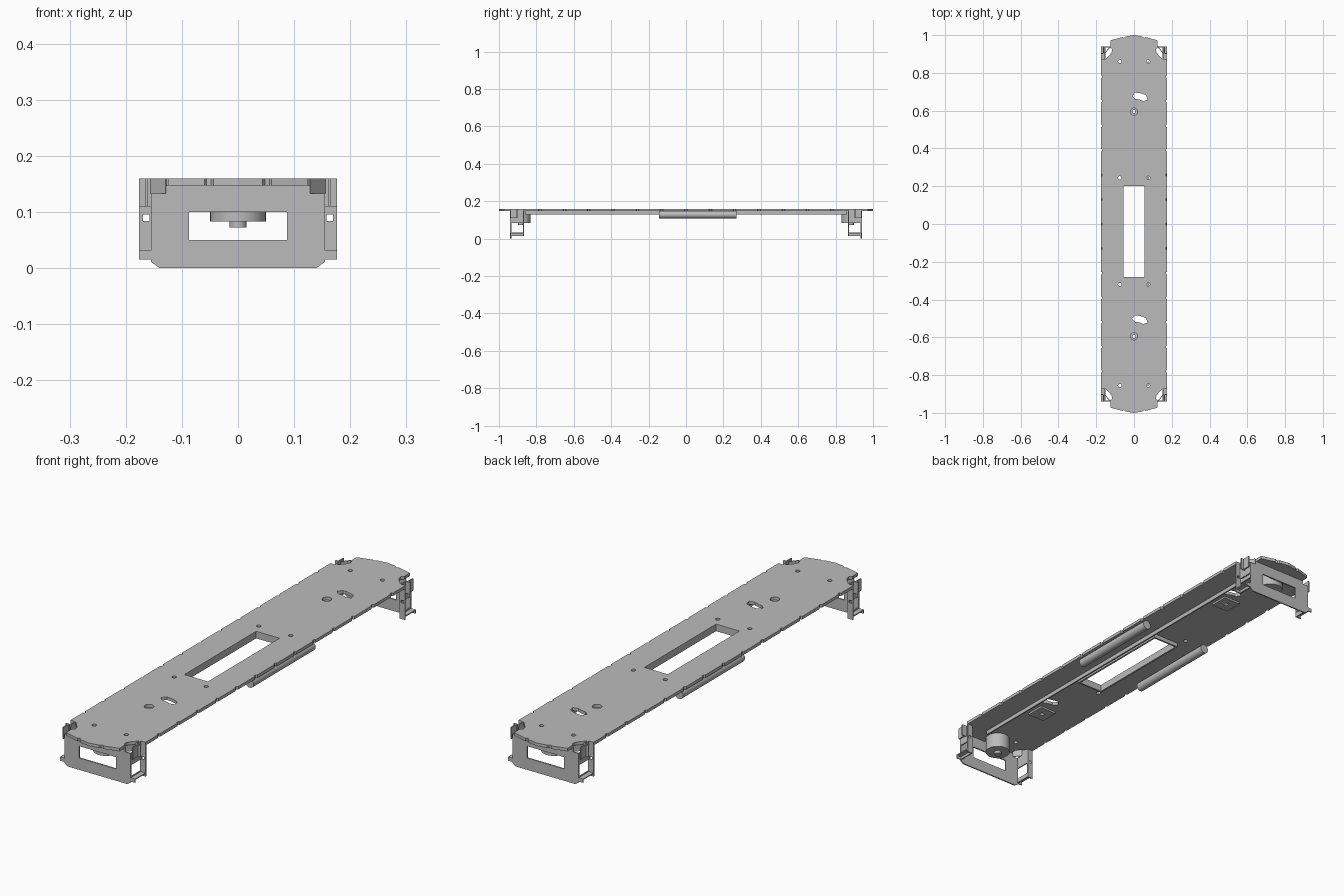
import bpy, math
from mathutils import Matrix, Vector

cube = bpy.data.objects.get("Cube")
if cube:
    bpy.data.objects.remove(cube, do_unlink=True)

mat = bpy.data.materials.new("sheet_metal_grey")
mat.use_nodes = True
GREY = (0.5, 0.5, 0.5, 1)
mat.diffuse_color = GREY
mat.node_tree.nodes["Principled BSDF"].inputs["Base Color"].default_value = GREY

TOP, UNDER = 0.16, 0.147      # main plate faces
HALF = 0.176                  # half width


def circle(x, y, r, n=16):
    return [(x + r * math.cos(2 * math.pi * i / n), y + r * math.sin(2 * math.pi * i / n)) for i in range(n)]


def rect(x0, y0, x1, y1):
    return [(x0, y0), (x1, y0), (x1, y1), (x0, y1)]


def arc_slot(cx, cy, radius, a0, a1, width, n=6):
    """Curved slot with rounded ends around a pivot."""
    pts = []
    for r, start, end in ((radius + width, a0, a1), (radius - width, a1, a0)):
        for i in range(n + 1):
            a = math.radians(start + (end - start) * i / n)
            pts.append((cx + r * math.cos(a), cy + r * math.sin(a)))
        a = math.radians(end)
        mid = Vector((cx + radius * math.cos(a), cy + radius * math.sin(a)))
        s = 1 if end > start else -1
        tip = mid + Vector((-math.sin(a), math.cos(a))) * width * s
        pts.append((tip.x, tip.y))
    return pts


def sheet(name, loops, thickness, matrix):
    """Flat plate from an outline followed by hole loops."""
    cu = bpy.data.curves.new(name, 'CURVE')
    cu.dimensions = '2D'
    cu.fill_mode = 'BOTH'
    cu.extrude = thickness / 2
    for loop in loops:
        sp = cu.splines.new('POLY')
        sp.points.add(len(loop) - 1)
        for p, (x, y) in zip(sp.points, loop):
            p.co = (x, y, 0, 1)
        sp.use_cyclic_u = True
    tmp = bpy.data.objects.new(name + "_outline", cu)
    bpy.context.scene.collection.objects.link(tmp)
    dg = bpy.context.evaluated_depsgraph_get()
    me = bpy.data.meshes.new_from_object(tmp.evaluated_get(dg))
    bpy.data.objects.remove(tmp, do_unlink=True)
    me.transform(matrix)
    me.materials.clear()
    me.materials.append(mat)
    for p in me.polygons:
        p.use_smooth = False
    ob = bpy.data.objects.new(name, me)
    bpy.context.scene.collection.objects.link(ob)
    return ob


def flat(z):
    return Matrix.Translation((0, 0, z))


def upright(y):
    """Profile x, z placed at depth y."""
    return Matrix.Translation((0, y, 0)) @ Matrix.Rotation(math.pi / 2, 4, 'X')


def box(name, lo, hi):
    lo, hi = Vector(lo), Vector(hi)
    bpy.ops.mesh.primitive_cube_add(size=1, location=(lo + hi) / 2)
    ob = bpy.context.object
    ob.name = name
    ob.scale = [abs(c) for c in hi - lo]
    ob.data.materials.append(mat)
    return ob


def cylinder(name, r, depth, loc, rot=(0, 0, 0)):
    bpy.ops.mesh.primitive_cylinder_add(vertices=32, radius=r, depth=depth, location=loc, rotation=rot)
    ob = bpy.context.object
    ob.name = name
    ob.data.materials.append(mat)
    bpy.ops.object.shade_smooth_by_angle()
    return ob


# Main plate: one notched long edge, then the tapered tongue, mirrored all round
edge = []
for i in range(13):
    y = -0.78 + 0.13 * i
    edge += [(HALF, y - 0.008), (HALF - 0.006, y - 0.005), (HALF - 0.006, y + 0.005), (HALF, y + 0.008)]
tongue = [(HALF, 0.865), (0.15, 0.872), (0.12, 0.905), (0.115, 0.925), (0.125, 0.935), (0.125, 0.972),
          (0.06, 0.99), (0.056, 0.985), (0.048, 0.987), (0.044, 0.993), (0, 1.0)]
right_side = [(x, -y) for x, y in reversed(tongue)] + edge + tongue
outline = right_side + [(-x, y) for x, y in reversed(right_side[1:-1])]
holes = [rect(-0.055, -0.28, 0.055, 0.2)]
for y in (0.86, 0.245, -0.32, -0.855):
    holes += [circle(x, y, 0.009) for x in (-0.075, 0.075)]
for y in (0.595, -0.595):
    holes.append(circle(0, y, 0.019))
    holes.append(arc_slot(0.01, y - 0.01 if y > 0 else y, 0.093, 60, 92, 0.017))
sheet("main_plate", [outline] + holes, TOP - UNDER, flat((TOP + UNDER) / 2))

# Rim below the central opening
sheet("opening_rim", [rect(-0.063, -0.288, 0.063, 0.208), rect(-0.055, -0.28, 0.055, 0.2)],
      UNDER - 0.13, flat((UNDER + 0.13) / 2))

# Long stiffening rail under the plate
box("stiffening_rail", (0.072, -0.86, 0.13), (0.078, 0.86, UNDER))

# Square nut plates under the large holes
for name, y in (("back", 0.595), ("front", -0.595)):
    sheet(name + "_nut_plate", [rect(-0.04, y - 0.04, 0.04, y + 0.04), circle(0, y, 0.009)],
          0.008, flat(UNDER - 0.004))

# Tubes slung beneath both long edges
for name, s in (("left", 1), ("right", -1)):
    cylinder(name + "_tube", 0.019, 0.415, (s * 0.156, 0.0625, 0.128), (math.pi / 2, 0, 0))

# End assemblies
for end, e in (("front", -1), ("back", 1)):
    half = [(0.14, 0), (0.155, 0.011), (0.155, 0.133), (0.128, 0.133), (0.128, UNDER)]
    panel = half + [(-x, z) for x, z in reversed(half)]
    sheet(end + "_end_panel", [panel, rect(-0.087, 0.05, 0.087, 0.1)], 0.006, upright(e * 0.937))
    # Round boss with its stub behind the window
    cylinder(end + "_boss", 0.05, UNDER - 0.083, (0, e * 0.882, (UNDER + 0.083) / 2))
    cylinder(end + "_boss_stub", 0.015, 0.012, (0, e * 0.882, 0.078))
    for side, s in (("left", 1), ("right", -1)):
        tag = end + "_" + side
        # Outer flange with square hole
        sheet(tag + "_flange", [rect(s * 0.15, 0.015, s * HALF, TOP),
                                rect(s * 0.158, 0.084, s * 0.169, 0.095)], 0.005, upright(e * 0.868))
        # Side cheek, open in the middle, joined to the end panel
        box(tag + "_upper_cheek", (s * 0.15, e * 0.866, 0.083), (s * 0.155, e * 0.938, 0.133))
        box(tag + "_lower_cheek", (s * 0.15, e * 0.866, 0.015), (s * 0.155, e * 0.938, 0.034))
        box(tag + "_cheek_tab", (s * 0.15, e * 0.866, 0.133), (s * 0.155, e * 0.905, TOP))
        # Foot with a turned-down lip
        box(tag + "_foot", (s * 0.155, e * 0.866, 0.027), (s * HALF, e * 0.94, 0.031))
        box(tag + "_foot_lip", (s * 0.155, e * 0.936, 0.015), (s * HALF, e * 0.94, 0.031))
        # Outer return at the top and a slanted corner gusset
        box(tag + "_return", (s * 0.155, e * 0.9, 0.11), (s * HALF, e * 0.905, TOP))
        box(tag + "_front_return", (s * 0.16, e * 0.9, 0.11), (s * 0.165, e * 0.938, TOP))
        g = box(tag + "_gusset", (s * 0.1415 - 0.022, e * 0.92 - 0.002, 0.133),
                (s * 0.1415 + 0.022, e * 0.92 + 0.002, TOP))
        g.rotation_euler.z = -s * e * math.radians(52)
